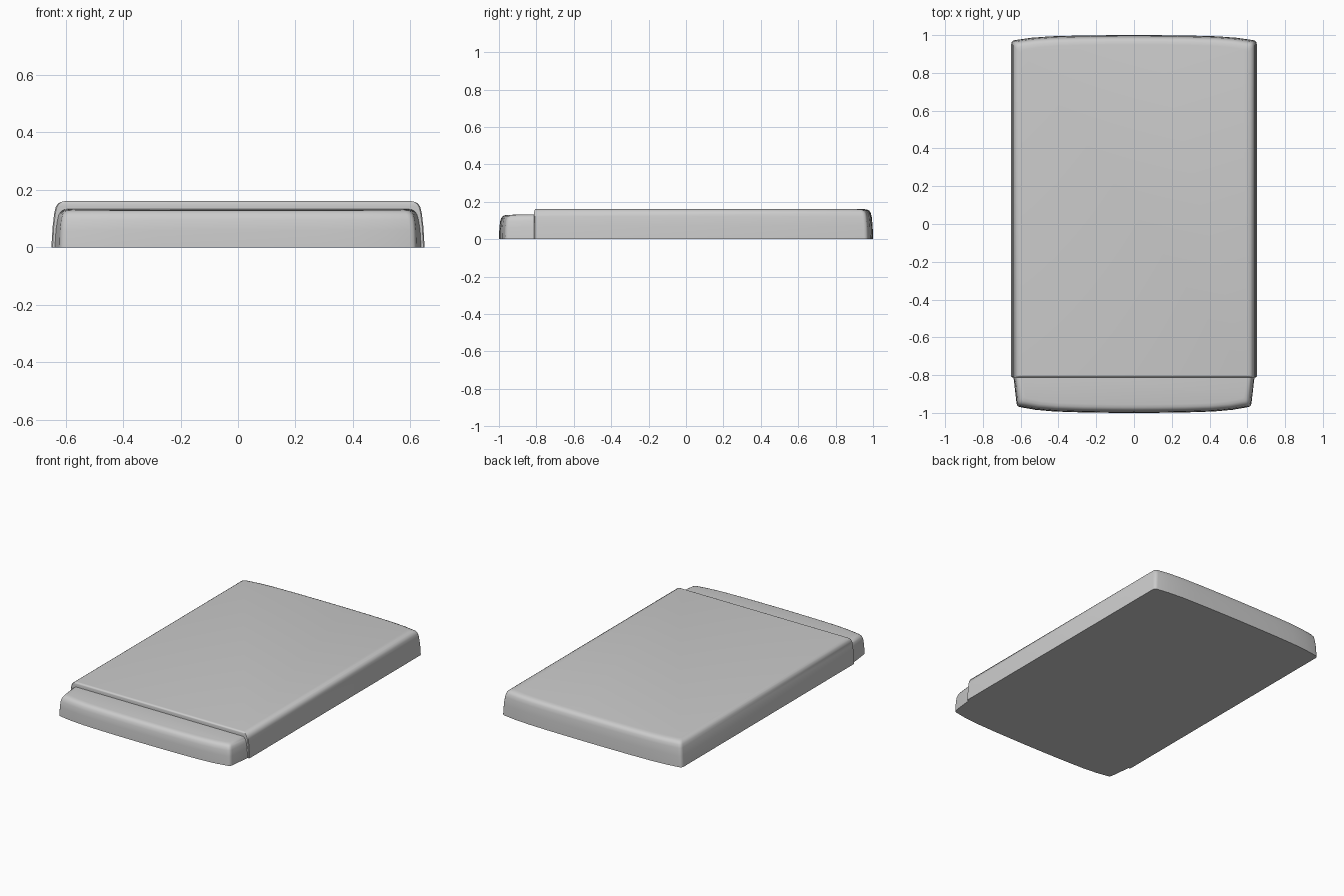
import bpy, bmesh

if "Cube" in bpy.data.objects:
    bpy.data.objects.remove(bpy.data.objects["Cube"])


def outline(w_base, w_end, y_base, y_tip, s, bow):
    """Closed outline: straight edge at y_base, bowed edge reaching y_tip (s = +1 back, -1 front)."""
    c = y_tip - bow                       # y of the bowed edge at the corner
    half = [(w_base - 0.004, y_base), (w_base, y_base + 0.004),
            (w_end, c - 0.022), (w_end - 0.003, c - 0.011),
            (w_end - 0.010, c - 0.003), (w_end - 0.022, c)]
    half += [(w_end * t, y_tip - bow * k) for t, k in
             ((0.84, 0.55), (0.68, 0.25), (0.45, 0.09), (0.2, 0.02))]
    pts = half + [(0, y_tip)] + [(-x, y) for x, y in reversed(half)]
    return [(x, s * y) for x, y in pts]


def loft(name, rings, s, bow, tilt=0.0):
    """Stack outlines: each ring = (z, w_base, w_end, y_base, y_tip)."""
    bm = bmesh.new()
    loops = []
    for z, wb, we, yb, yt in rings:
        loops.append([bm.verts.new((x, y, z + tilt * (z / 0.13) * (1 - abs(y))))
                      for x, y in outline(wb, we, yb, yt, s, bow)])
    n = len(loops[0])
    for a, b in zip(loops, loops[1:]):
        for i in range(n):
            j = (i + 1) % n
            bm.faces.new((a[i], a[j], b[j], b[i]))
    bm.faces.new(loops[0])
    bm.faces.new(loops[-1])
    bmesh.ops.recalc_face_normals(bm, faces=bm.faces)
    me = bpy.data.meshes.new(name)
    bm.to_mesh(me)
    bm.free()
    ob = bpy.data.objects.new(name, me)
    bpy.context.collection.objects.link(ob)
    bpy.ops.object.select_all(action='DESELECT')
    ob.select_set(True)
    bpy.context.view_layer.objects.active = ob
    bpy.ops.object.shade_smooth_by_angle(angle=0.7)
    return ob


# main slab: tapered sides, rounded top rim, bowed back edge
loft("main_body", [
    (0.000, 0.650, 0.650, -0.812, 1.000),
    (0.070, 0.646, 0.646, -0.812, 0.998),
    (0.120, 0.640, 0.640, -0.812, 0.993),
    (0.140, 0.635, 0.635, -0.812, 0.988),
    (0.152, 0.627, 0.627, -0.811, 0.980),
    (0.158, 0.616, 0.616, -0.808, 0.968),
    (0.161, 0.600, 0.600, -0.802, 0.950),
], 1, 0.026)

# lower front lip: narrower, tapering towards a bowed front edge
loft("front_lip", [
    (0.000, 0.640, 0.622, 0.790, 1.000),
    (0.060, 0.636, 0.620, 0.790, 0.998),
    (0.095, 0.630, 0.616, 0.790, 0.994),
    (0.112, 0.625, 0.611, 0.790, 0.988),
    (0.122, 0.617, 0.604, 0.790, 0.980),
    (0.127, 0.608, 0.595, 0.790, 0.970),
    (0.129, 0.598, 0.583, 0.790, 0.955),
], -1, 0.030, tilt=0.02)
